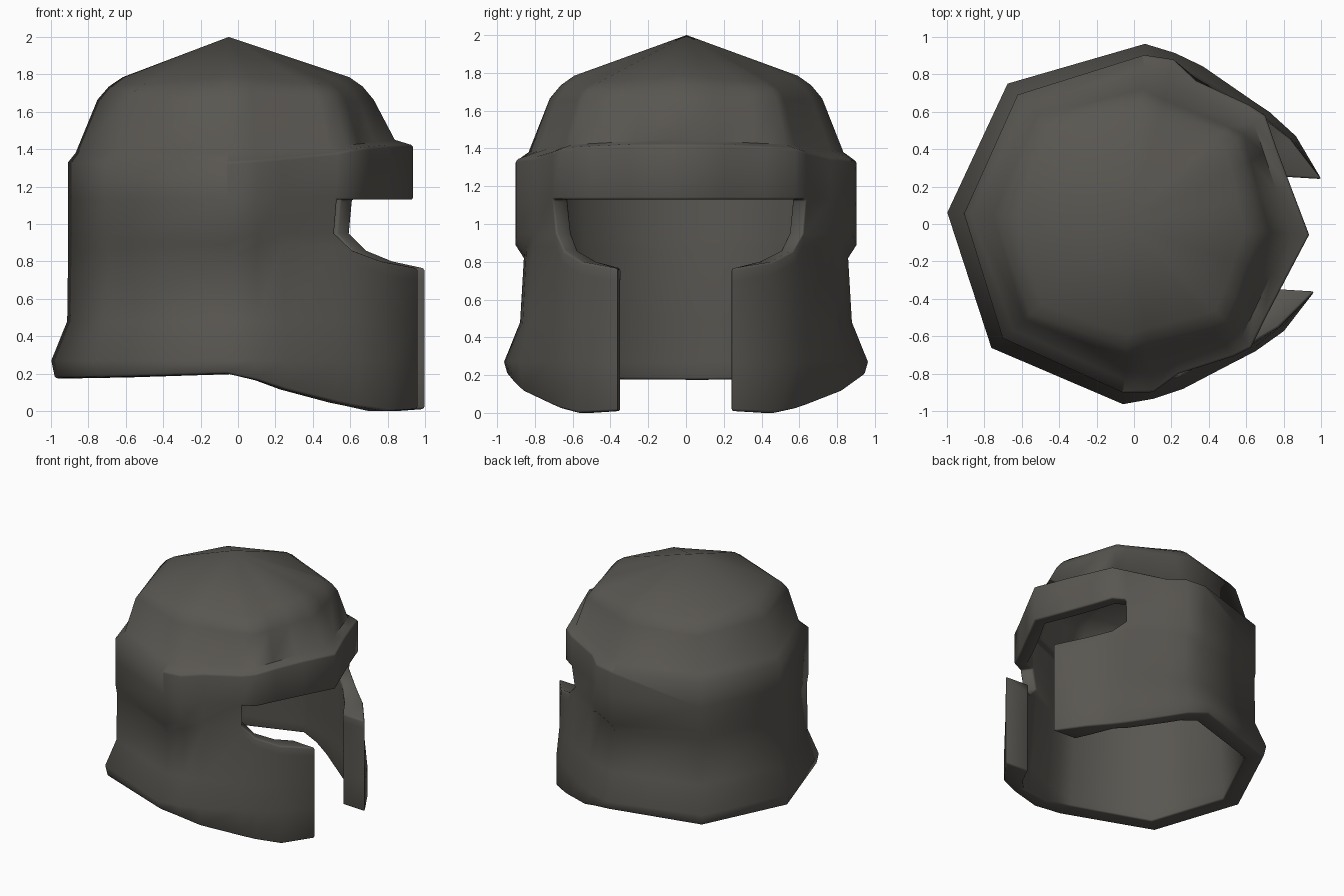
import bpy, bmesh
from math import radians, sin, cos

if "Cube" in bpy.data.objects:
    bpy.data.objects.remove(bpy.data.objects["Cube"])

TURN = radians(-3.5)      # the helmet sits slightly twisted about z
WALL = .10
metal = bpy.data.materials.new("dark_warm_metal")
metal.diffuse_color = (0.1, 0.094, 0.083, 1)
metal.use_nodes = True
metal.node_tree.nodes["Principled BSDF"].inputs["Base Color"].default_value = metal.diffuse_color

# Half of the wall, front to back. Each column: angle,
# heights (hem, eye-slot/band edge, band top), radii (flare, waist, under band, band edge, band)
cols = [
    (0,   .01, .76, 1.42, 1.02, 1.02, 1.02, 1.02, .938),   # front centre
    (17,  .01, .765, 1.42, 1.03, 1.03, 1.03, 1.03, .862),  # cheek edge
    (32,  .0,  .80, 1.41, .985, .965, .955, .95, .864),    # cheek middle
    (43,  .025, .86, 1.40, .94, .92, .90, .89, .91),       # front corner
    (49.5, .045, .95, 1.38, .915, .88, .86, .86, .885),    # slot end
    (70,  .115, .95, 1.35, .92, .865, .845, .835, .835),   # recess behind slot
    (80,  .165, .95, 1.34, .94, .87, .85, .905, .905),     # side band start
    (90,  .20, .89, 1.33, .965, .88, .86, .905, .905),     # side
    (135.5, .18, .93, 1.33, 1.01, .925, .92, .93, .93),    # back corner
    (180, .175, .93, 1.33, 1.0, .915, .91, .91, .91),      # back
]
# Dome base octagon: angle, radius, height
base = [(0, .84, 1.45), (43, .835, 1.42), (90, .835, 1.38), (135.5, .86, 1.38), (180, .87, 1.38)]
# Dome rows: scale, height, extra scale and drop at the diagonal corners
dome_rows = [(.865, 1.665, .04, .01), (.795, 1.735, .06, .025), (.71, 1.785, .05, .035)]


def dome_point(angle):
    """x, y, z where the dome base octagon meets the given direction."""
    for (a0, r0, z0), (a1, r1, z1) in zip(base, base[1:]):
        if a0 <= angle <= a1:
            p, q, d = radians(a0), radians(a1), radians(angle)
            u, v = r0 * sin(d - p), r1 * sin(q - d)
            t = u / (u + v)
            return (r0 * cos(p) * (1 - t) + r1 * cos(q) * t,
                    r0 * sin(p) * (1 - t) + r1 * sin(q) * t, z0 * (1 - t) + z1 * t)


def column(c, inner):
    angle, z0, z4, z6, r1, r2, r3, r4, r5 = c
    d = radians(angle)
    t = WALL if inner else 0
    if inner:                             # the inside does not follow the flare or band
        r1, r4 = min(r1, r2 + .02), min(r3, r4)
        r0 = r1
        if 60 < angle < 91:
            r5 = min(r5, r3 + .02)
    else:
        r0 = r1 - .02 if angle > 40 else r1
    prof = [(r0, z0), (r1, .27), (r2, .48), (r3, z4 - .07), (r4, z4), (r5, 1.13), (r5, z6)]
    pts = []
    for j, (r, z) in enumerate(prof):
        if inner and angle == 17 and j < 5:   # cheek edge is cut straight back
            pts.append((r * cos(d) - .21, r * sin(d), z))
        else:
            w = t * (1.4 if angle == 32 and j < 5 else 1)
            pts.append(((r - w) * cos(d), (r - w) * sin(d), z))
    x, y, z = dome_point(angle)
    k = 1 - t
    s = sin(2 * d) ** 2
    pts.append((x * k, y * k, z - t * .4))
    pts += [(x * (f + e * s) * k, y * (f + e * s) * k, h - t * .7 - g * s) for f, h, e, g in dome_rows]
    return pts


def turn(p):
    return (p[0] * cos(TURN) - p[1] * sin(TURN), p[0] * sin(TURN) + p[1] * cos(TURN), p[2])


bm = bmesh.new()


def skin(inner):
    half = [column(c, inner) for c in cols]
    ring = half + [[(x, -y, z) for x, y, z in p] for p in half[-2:0:-1]]
    n = len(ring)
    grid = [[bm.verts.new(turn(p)) for p in col] for col in ring]
    apex = bm.verts.new(turn((-.05, 0, 2.0 - (WALL if inner else 0))))
    for i in range(n):
        a, b = grid[i], grid[(i + 1) % n]
        side = min(i, n - 1 - i)          # strip number counted from the front
        for j in range(len(a) - 1):
            if (side == 0 and j < 5) or (side < 4 and j == 4):   # cheek gap, eye slot
                continue
            bm.faces.new((a[j], b[j], b[j + 1], a[j + 1]))
        bm.faces.new((a[-1], b[-1], apex))
    return [v for col in grid for v in col] + [apex]


# Outer and inner skins, joined along every open rim
outer = skin(False)
rim = [e for e in bm.edges if len(e.link_faces) == 1]
inner = skin(True)
pair = dict(zip(outer, inner))
for e in rim:
    u, v = e.verts
    bm.faces.new((u, v, pair[v], pair[u]))
bmesh.ops.delete(bm, geom=[v for v in bm.verts if not v.link_faces], context='VERTS')
bmesh.ops.recalc_face_normals(bm, faces=bm.faces)
mesh = bpy.data.meshes.new("helmet_shell")
bm.to_mesh(mesh)
bm.free()
mesh.materials.append(metal)
helmet = bpy.data.objects.new("helmet_shell", mesh)
bpy.context.collection.objects.link(helmet)

# Softened rims
soft = helmet.modifiers.new("soft_rims", 'BEVEL')
soft.width, soft.segments, soft.limit_method, soft.angle_limit = .012, 2, 'ANGLE', radians(58)
bpy.context.view_layer.objects.active = helmet
helmet.select_set(True)
bpy.ops.object.modifier_apply(modifier="soft_rims")
bpy.ops.object.shade_smooth_by_angle(angle=radians(55))
